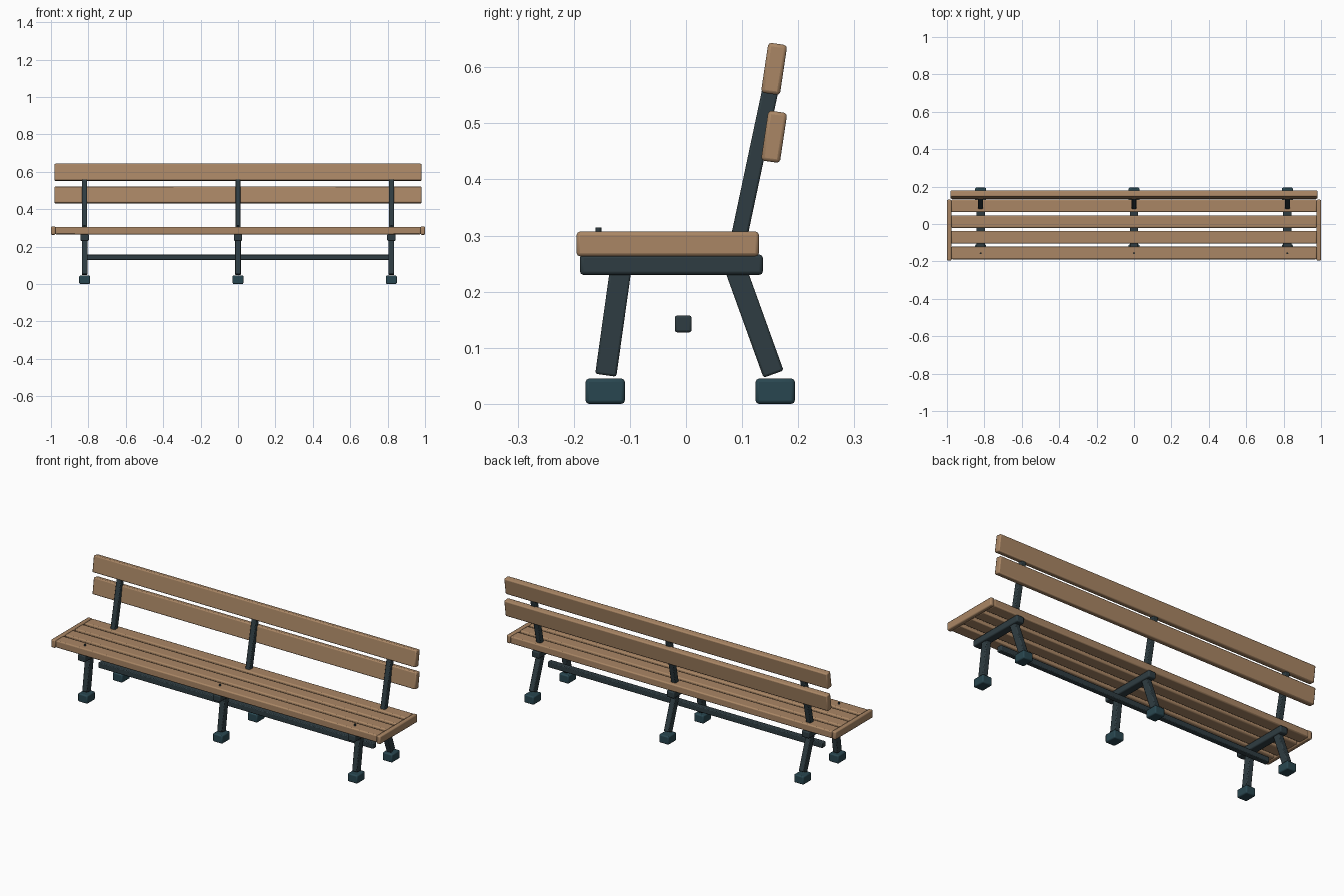
import bpy, bmesh
from math import atan2, hypot, radians
from mathutils import Matrix

if "Cube" in bpy.data.objects:
    bpy.data.objects.remove(bpy.data.objects["Cube"])


def material(name, color):
    m = bpy.data.materials.new(name)
    m.diffuse_color = (*color, 1)
    m.use_nodes = True
    m.node_tree.nodes["Principled BSDF"].inputs["Base Color"].default_value = m.diffuse_color
    return m


WOOD = material("wood", (0.40, 0.24, 0.13))
IRON = material("dark_iron", (0.028, 0.046, 0.054))
FOOT = material("foot_iron", (0.022, 0.062, 0.08))


def finish(name, bm, mat, bevel=0.0):
    mesh = bpy.data.meshes.new(name)
    bm.to_mesh(mesh)
    bm.free()
    mesh.materials.append(mat)
    ob = bpy.data.objects.new(name, mesh)
    bpy.context.collection.objects.link(ob)
    if bevel:
        mod = ob.modifiers.new("rounded_edges", 'BEVEL')
        mod.width = bevel
        mod.segments = 2
    bpy.ops.object.select_all(action='DESELECT')
    ob.select_set(True)
    bpy.context.view_layer.objects.active = ob
    bpy.ops.object.shade_smooth_by_angle(angle=radians(35))
    return ob


def box(name, center, size, mat, bevel=0.006, tilt=0.0):
    """Rounded box, tilted about x so that its top leans to +y."""
    bm = bmesh.new()
    bmesh.ops.create_cube(bm, size=1, matrix=Matrix.Diagonal((*size, 1)))
    ob = finish(name, bm, mat, bevel)
    ob.location = center
    ob.rotation_euler.x = -tilt
    return ob


def bar(name, x, start, end, width, depth, mat):
    """Straight bar between two (y, z) points."""
    dy, dz = end[0] - start[0], end[1] - start[1]
    center = (x, (start[0] + end[0]) / 2, (start[1] + end[1]) / 2)
    return box(name, center, (width, depth, hypot(dy, dz)), mat, 0.004, atan2(dy, dz))


# Seat slats and end boards
for i in range(4):
    box(f"seat_slat_{i + 1}", (0, -0.155 + 0.084 * i, 0.285), (1.955, 0.067, 0.04), WOOD)
for side in (-1, 1):
    box("seat_end_board", (side * 0.988, -0.0325, 0.285), (0.024, 0.325, 0.044), WOOD)

# Backrest slats
for name, z in (("lower_back_slat", 0.476), ("upper_back_slat", 0.597)):
    box(name, (0, 0.157, z), (1.962, 0.034, 0.09), WOOD, 0.006, radians(8.5))

# Three iron support frames
for x in (-0.82, 0, 0.82):
    box("seat_support", (x, -0.026, 0.248), (0.045, 0.326, 0.036), IRON)
    bar("front_leg", x, (-0.143, 0.051), (-0.115, 0.25), 0.03, 0.038, IRON)
    bar("rear_leg", x, (0.156, 0.053), (0.085, 0.25), 0.03, 0.038, IRON)
    bar("back_post", x, (0.091, 0.28), (0.150, 0.558), 0.028, 0.029, IRON)
    for name, y in (("front_foot", -0.144), ("rear_foot", 0.159)):
        box(name, (x, y, 0.0225), (0.058, 0.07, 0.045), FOOT)
    # Bolt head on the front slat
    bm = bmesh.new()
    bmesh.ops.create_cone(bm, cap_ends=True, segments=12, radius1=0.005,
                          radius2=0.005, depth=0.014)
    finish("bolt", bm, IRON).location = (x, -0.156, 0.307)

# Long stretcher bar under the seat
box("stretcher", (0, -0.005, 0.1425), (1.67, 0.03, 0.03), IRON, 0.004)
